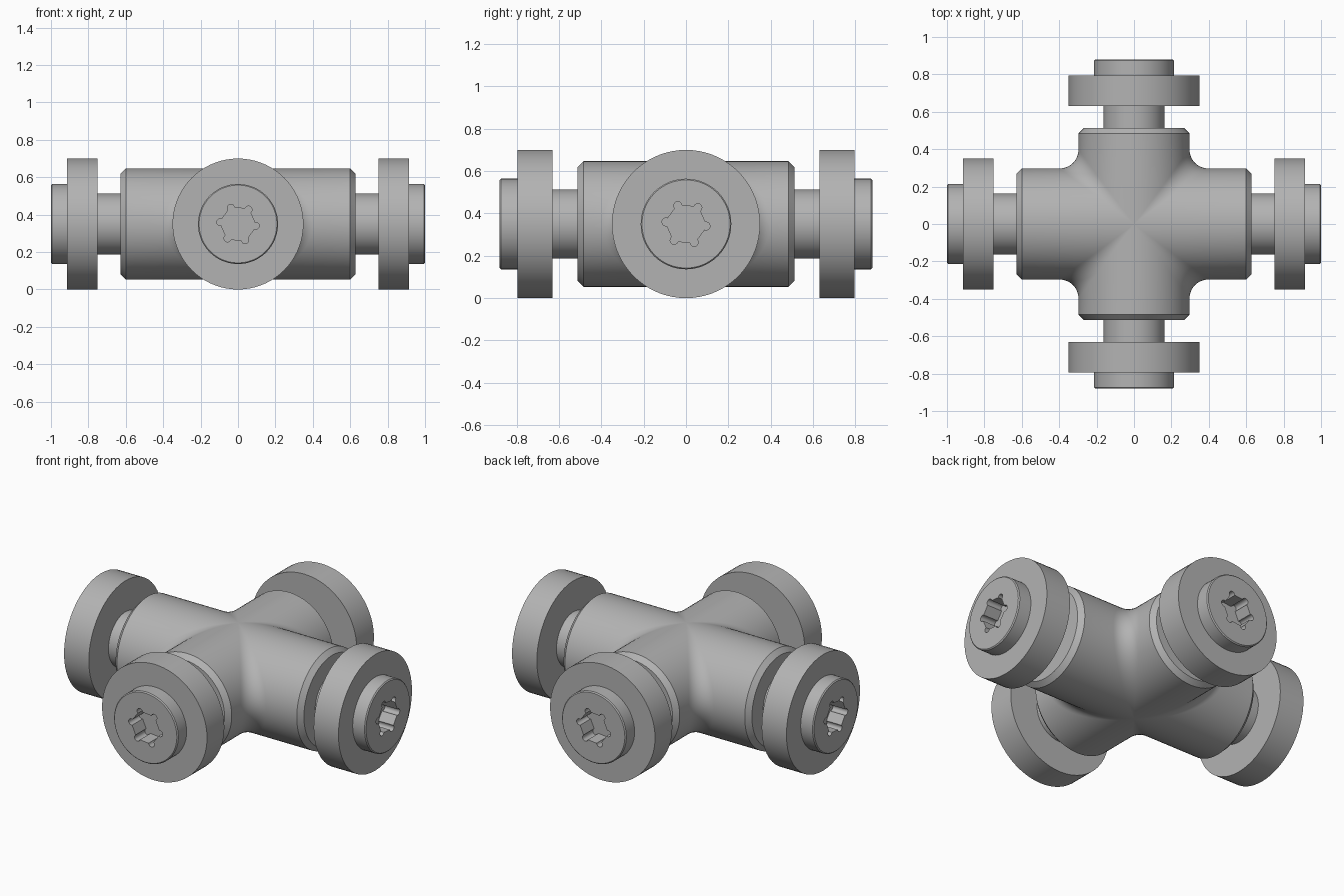
import bpy, bmesh
from math import sin, cos, pi, radians
from mathutils import Vector, Matrix

cube = bpy.data.objects.get("Cube")
if cube:
    bpy.data.objects.remove(cube)

CENTRE = 0.35            # height of both axes
BODY_R, FILLET, CHAMFER = 0.297, 0.10, 0.028
BODY_X, BODY_Y = 0.628, 0.512
REACH_X, REACH_Y = 1.0, 0.88
SEG = 72                 # sides of round parts

grey = bpy.data.materials.new("steel_grey")
grey.use_nodes = True
COLOUR = (0.45, 0.45, 0.45, 1)
grey.diffuse_color = COLOUR
grey.node_tree.nodes["Principled BSDF"].inputs["Base Color"].default_value = COLOUR


def finish(name, bm, angle=0.0):
    """Turn a bmesh into a smooth object with sharp edges, spun about z."""
    bmesh.ops.remove_doubles(bm, verts=bm.verts, dist=1e-5)
    mesh = bpy.data.meshes.new(name)
    bm.to_mesh(mesh)
    bm.free()
    mesh.materials.append(grey)
    obj = bpy.data.objects.new(name, mesh)
    bpy.context.collection.objects.link(obj)
    obj.location.z = CENTRE
    obj.rotation_euler.z = angle
    bpy.ops.object.select_all(action="DESELECT")
    obj.select_set(True)
    bpy.context.view_layer.objects.active = obj
    bpy.ops.object.shade_smooth_by_angle(angle=radians(30))
    return obj


def skin(bm, rings):
    """Join consecutive closed rings of points with quads; return vertex rings."""
    rows = [[bm.verts.new(p) for p in ring] for ring in rings]
    for a, b in zip(rows, rows[1:]):
        for i in range(len(a)):
            j = (i + 1) % len(a)
            bm.faces.new((a[i], a[j], b[j], b[i]))
    return rows


def ring(radius, out, turn=0.0):
    """Circle around the -y axis at distance out from the centre."""
    return [Vector((radius * cos(turn + 2 * pi * i / SEG), -out,
                    radius * sin(turn + 2 * pi * i / SEG))) for i in range(SEG)]


# Body: two crossed cylinders blended by a rolling-ball fillet
def body_row(t, arc_steps=10):
    c, s, big = cos(t), sin(t), BODY_R + FILLET
    face_r = BODY_R - CHAMFER
    ball = Vector((big * c, big * c, big * s))
    a = Vector((big * c, BODY_R * c, BODY_R * s)) - ball
    b = Vector((BODY_R * c, big * c, BODY_R * s)) - ball
    row = [Vector((BODY_X, 0, 0)), Vector((BODY_X, face_r * c, face_r * s)),
           Vector((BODY_X - CHAMFER, BODY_R * c, BODY_R * s))]
    span = a.angle(b, 0)
    for k in range(arc_steps + 1):
        f = k / arc_steps
        if span < 1e-4:
            row.append(ball + a.lerp(b, f))
        else:
            row.append(ball + (a * sin((1 - f) * span) + b * sin(f * span)) / sin(span))
    row += [Vector((BODY_R * c, BODY_Y - CHAMFER, BODY_R * s)),
            Vector((face_r * c, BODY_Y, face_r * s)), Vector((0, BODY_Y, 0))]
    return row


bm = bmesh.new()
ROWS = 36
for sx in (1, -1):
    for sy in (1, -1):
        grid = [[bm.verts.new((p.x * sx, p.y * sy, p.z)) for p in
                 body_row(pi * (i / ROWS - 0.5))] for i in range(ROWS + 1)]
        for lo, hi in zip(grid, grid[1:]):
            for j in range(len(lo) - 1):
                quad = (lo[j], lo[j + 1], hi[j + 1], hi[j])
                bm.faces.new(quad if sx * sy > 0 else quad[::-1])
bmesh.ops.remove_doubles(bm, verts=bm.verts, dist=1e-5)
bmesh.ops.dissolve_degenerate(bm, edges=bm.edges, dist=1e-5)
finish("cross_body", bm)


# Star socket outline: a hexagon with a round lobe on each corner
LOBE = SEG // 6
TILT = radians(-6)


def socket(out):
    points = []
    for k in range(6):
        turn = Matrix.Rotation(-(TILT + k * pi / 3), 3, "Y")
        for i in range(LOBE):
            a = radians(110) * (2 * i / (LOBE - 1) - 1)
            points.append(turn @ Vector((0.095 + 0.019 * cos(a), -out, 0.019 * sin(a))))
    return points


ARMS = (("front", 0, REACH_Y, BODY_Y), ("left", pi / 2, REACH_X, BODY_X),
        ("back", pi, REACH_Y, BODY_Y), ("right", -pi / 2, REACH_X, BODY_X))
SHIFT = TILT - pi / 6 + pi / SEG      # lines the head ring up with the lobes

for side, angle, reach, body_end in ARMS:
    inner, outer = reach - 0.25, reach - 0.085

    # Roller
    bm = bmesh.new()
    profile = ((0.163, inner), (0.35, inner), (0.35, outer), (0.163, outer))
    skin(bm, [ring(r, y) for r, y in profile + profile[:1]])
    bmesh.ops.remove_doubles(bm, verts=bm.verts, dist=1e-5)
    bmesh.ops.recalc_face_normals(bm, faces=bm.faces)
    finish(side + "_roller", bm, angle)

    # Axle screw with a bevelled head and star socket
    bm = bmesh.new()
    profile = ((0.163, body_end - 0.02), (0.163, outer), (0.214, outer),
               (0.214, reach - 0.006), (0.208, reach))
    rows = skin(bm, [ring(r, y, SHIFT) for r, y in profile]
                + [socket(reach), socket(reach - 0.1)])
    bm.faces.new(rows[0])
    bm.faces.new(rows[-1])
    bmesh.ops.recalc_face_normals(bm, faces=bm.faces)
    finish(side + "_axle_screw", bm, angle)
